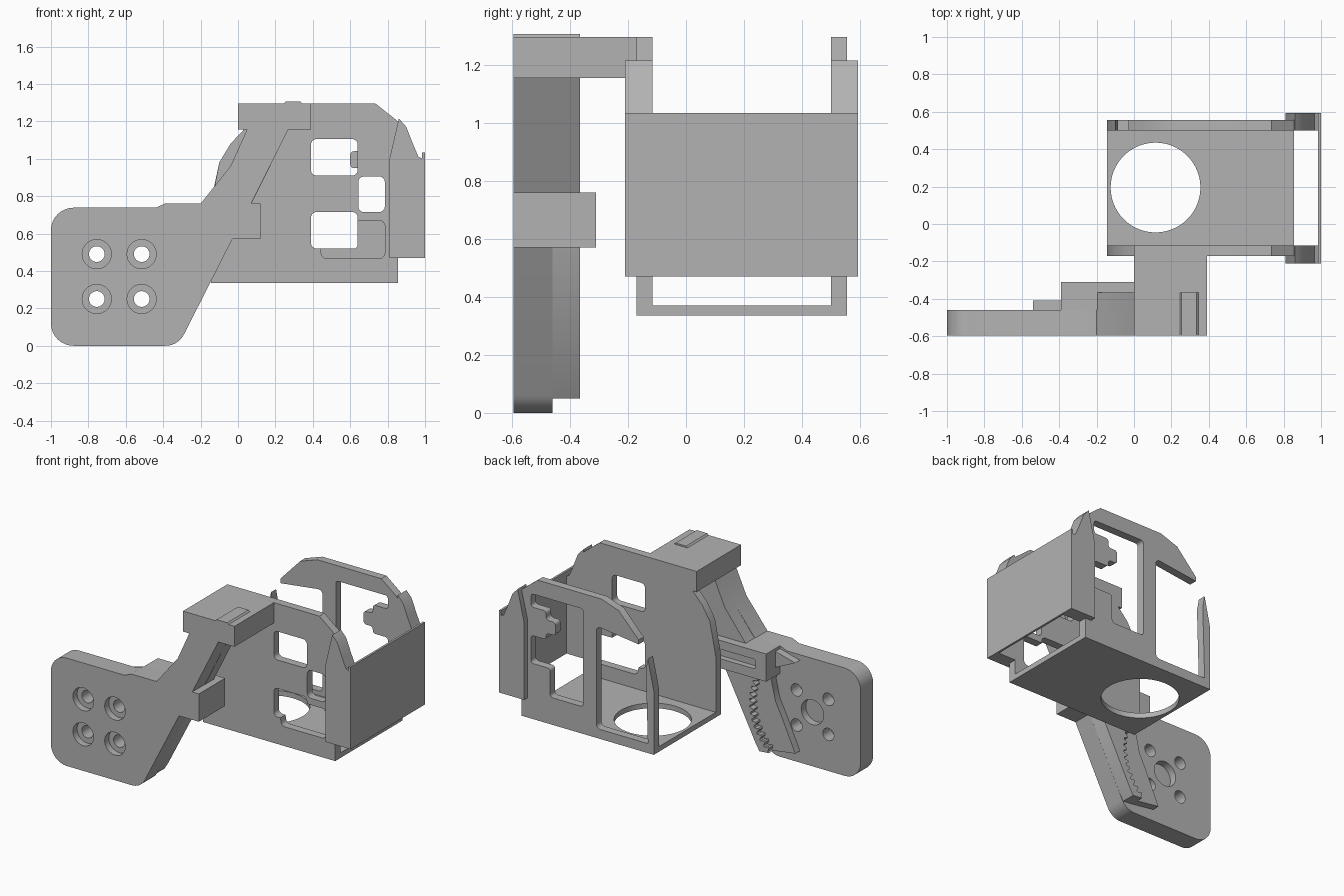
import bpy, bmesh, math
from mathutils import Vector

cube = bpy.data.objects.get("Cube")
if cube:
    bpy.data.objects.remove(cube)

grey = bpy.data.materials.new("plain grey")
grey.use_nodes = True
COLOUR = (0.45, 0.45, 0.45, 1)
grey.diffuse_color = COLOUR
grey.node_tree.nodes["Principled BSDF"].inputs["Base Color"].default_value = COLOUR


def rounded(corners, r=0.0, steps=8):
    """Polygon with filleted corners; a corner may carry its own radius."""
    out, n = [], len(corners)
    for i, c in enumerate(corners):
        rad = c[2] if len(c) > 2 else r
        p = Vector(c[:2])
        if rad == 0:
            out.append(p)
            continue
        a = (Vector(corners[i - 1][:2]) - p).normalized()
        b = (Vector(corners[(i + 1) % n][:2]) - p).normalized()
        half = a.angle(b) / 2
        d, w = rad / math.tan(half), math.sin(half)
        for k in range(steps + 1):
            t = k / steps
            k0, k1, k2 = (1 - t) ** 2, 2 * w * t * (1 - t), t * t
            out.append((k0 * (p + a * d) + k1 * p + k2 * (p + b * d)) / (k0 + k1 + k2))
    return out


def rect(x0, x1, z0, z1, r=0.0):
    return rounded([(x0, z0), (x1, z0), (x1, z1), (x0, z1)], r)


def circle(x, z, r, n=32):
    return [Vector((x + r * math.cos(math.tau * i / n), z + r * math.sin(math.tau * i / n)))
            for i in range(n)]


def slab(name, loops, lo, hi, flat=False):
    """Outline with holes, extruded along y (or along z when flat)."""
    cu = bpy.data.curves.new(name, 'CURVE')
    cu.dimensions, cu.fill_mode, cu.extrude = '2D', 'BOTH', (hi - lo) / 2
    for loop in loops:
        sp = cu.splines.new('POLY')
        sp.points.add(len(loop) - 1)
        for pt, p in zip(sp.points, loop):
            pt.co = (p[0], p[1], 0, 1)
        sp.use_cyclic_u = True
    tmp = bpy.data.objects.new(name + " outline", cu)
    bpy.context.collection.objects.link(tmp)
    bpy.context.view_layer.update()
    dg = bpy.context.evaluated_depsgraph_get()
    me = bpy.data.meshes.new_from_object(tmp.evaluated_get(dg))
    bpy.data.objects.remove(tmp)
    mid = (lo + hi) / 2
    bm = bmesh.new()
    bm.from_mesh(me)
    for v in bm.verts:
        x, y, z = v.co
        v.co = (x, y, mid + z) if flat else (x, mid - z, y)
    bmesh.ops.remove_doubles(bm, verts=bm.verts, dist=0.0002)
    bmesh.ops.recalc_face_normals(bm, faces=bm.faces)
    bm.to_mesh(me)
    bm.free()
    me.name = name
    me.materials.clear()
    me.materials.append(grey)
    ob = bpy.data.objects.new(name, me)
    bpy.context.collection.objects.link(ob)
    bpy.ops.object.select_all(action='DESELECT')
    ob.select_set(True)
    bpy.context.view_layer.objects.active = ob
    bpy.ops.object.shade_smooth_by_angle(angle=math.radians(30))
    return ob


FRONT = -0.595

# Mounting plate and arm: three layers give counterbores and a blind centre hole
arm = rounded([(-1, 0, .12), (-.32, 0, .11), (-.03, .57), (.12, .57), (.12, .76), (.07, .76),
               (.27, 1.16), (.05, 1.16), (-.04, .96), (-.2, .76), (-.39, .76), (-.44, .738),
               (-1, .738, .12)])
screws = [(x, z) for x in (-.755, -.515) for z in (.25, .49)]
bores = [circle(x, z, .078) for x, z in screws]
holes = [circle(x, z, .042) for x, z in screws]
HUB = Vector((-.635, .37))
slab("mount_plate_front", [arm] + bores, FRONT, -.55)
slab("mount_plate_middle", [arm] + holes, -.55, -.51)
slab("mount_plate_back", [arm] + holes + [circle(*HUB, .085)], -.51, -.46)

# Thick upper arm and the block that joins it to the cage
slab("upper_arm", [rounded([(-.2, .755), (.07, .755), (.27, 1.16), (.05, 1.16), (-.04, .96)])],
     -.46, -.365)
slab("top_block", [rect(0, .39, 1.155, 1.295)], FRONT, -.115)
slab("top_tab", [rounded([(.24, 1.29), (.35, 1.29), (.335, 1.305), (.255, 1.305)])], FRONT, -.365)

# Cross bar with a blind slot on its back
bar = rect(-.39, .12, .57, .76)
slab("cross_bar", [bar], -.46, -.35)
slab("cross_bar_slotted_face", [bar, rect(-.31, .02, .635, .7, .015)], -.35, -.31)

# Toothed quadrant wall, centred on the hub
TEETH = 13
arc = []
for i in range(TEETH * 4 + 1):
    ang = math.radians(33 - 83 * i / (TEETH * 4))
    rad = .385 if i % 4 in (1, 2) else .41
    arc.append(HUB + rad * Vector((math.cos(ang), math.sin(ang))))
slab("toothed_wall", [arc + [Vector(p) for p in ((-.3, .05), (-.27, .1), (-.03, .57), (-.03, .6))]],
     -.46, -.365)
slab("quadrant_pad", [rounded([(-.37, .745), (-.54, .7), (-.39, .63), (-.36, .53), (-.39, .4),
                               (-.44, .3), (-.54, .08), (-.36, .055), (-.27, .15), (-.2, .38),
                               (-.27, .6)])], -.46, -.41)

# Cage floor with a round opening
slab("cage_floor", [rect(-.145, .855, -.17, .555), circle(.115, .195, .24, 64)],
     .335, .37, flat=True)

# Cage front wall
top_edge = [(.855, .335), (.855, 1.2), (.735, 1.295), (.25, 1.295), (.12, 1.25)]
lower_window = rounded([(.39, .52, .03), (.44, .52), (.45, .467, .03), (.785, .467, .03),
                        (.785, .67, .03), (.64, .67), (.64, .715, .03), (.39, .715, .03)], 0)
slab("cage_front_wall",
     [rounded(top_edge + [(-.04, 1.08), (-.1, .98), (-.145, .75), (-.145, .335)]),
      rect(.39, .64, .91, 1.105, .03), rect(.643, .785, .715, .905, .03), lower_window],
     -.17, -.115)

# Cage back wall: a bay open at its upper corner, and a tabbed window
bay = [(-.145, .335), (-.145, .77), (-.1, .98), (-.085, .9), (-.1, .4), (.29, .4, .03),
       (.29, 1.1, .03), (-.03, 1.06), (-.03, 1.09)]
tabbed_window = rounded([(.39, .52), (.64, .52), (.64, .715), (.785, .715), (.785, .905),
                         (.67, .905), (.67, .95), (.6, .95), (.6, 1.04), (.67, 1.04), (.67, 1.1),
                         (.785, 1.1), (.785, 1.19), (.39, 1.19)], .02, 4)
slab("cage_back_wall", [rounded(top_edge + bay[::-1]), tabbed_window], .5, .555)

# End cheeks and the plate between them
cheek = rounded([(.81, .47), (1, .47), (1, 1.03), (.985, 1.0), (.965, 1.01), (.935, 1.08),
                 (.9, 1.17), (.86, 1.215), (.81, 1.0)])
slab("front_cheek", [cheek], -.21, -.115)
slab("back_cheek", [cheek], .5, .593)
slab("end_plate", [rect(.985, 1, .47, 1.033)], -.21, .593)
